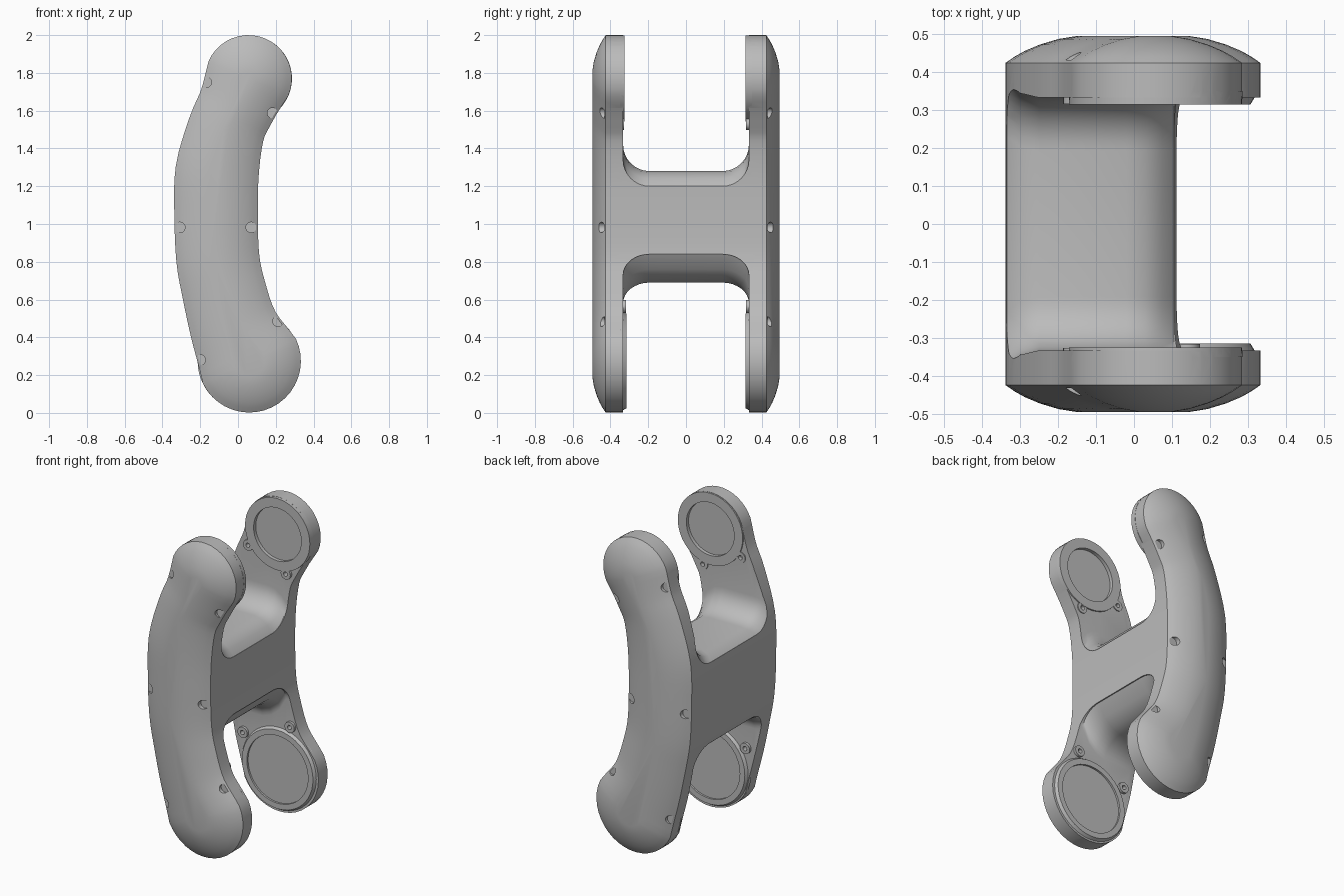
import bpy, bmesh
from math import sin, cos, pi, radians, atan2
from mathutils import Vector

cube = bpy.data.objects.get("Cube")
if cube:
    bpy.data.objects.remove(cube, do_unlink=True)

grey = bpy.data.materials.new("machined grey")
grey.use_nodes = True
grey.diffuse_color = (0.5, 0.5, 0.5, 1)
grey.node_tree.nodes["Principled BSDF"].inputs["Base Color"].default_value = (0.5, 0.5, 0.5, 1)


def loft(name, rings):
    """Closed solid through rings of equal point count."""
    bm = bmesh.new()
    vs = [[bm.verts.new(p) for p in ring] for ring in rings]
    n = len(vs[0])
    for a, b in zip(vs, vs[1:]):
        for i in range(n):
            j = (i + 1) % n
            bm.faces.new((a[i], a[j], b[j], b[i]))
    bm.faces.new(vs[0])
    bm.faces.new(vs[-1])
    bmesh.ops.recalc_face_normals(bm, faces=bm.faces)
    mesh = bpy.data.meshes.new(name)
    bm.to_mesh(mesh)
    bm.free()
    mesh.materials.append(grey)
    ob = bpy.data.objects.new(name, mesh)
    bpy.context.collection.objects.link(ob)
    return ob


def disc(name, x, z, r0, y0, r1, y1, n=48):
    """Cylinder or cone frustum along y."""
    return loft(name, [[(x + r * cos(2 * pi * i / n), y, z + r * sin(2 * pi * i / n))
                        for i in range(n)] for r, y in ((r0, y0), (r1, y1))])


def combine(target, tool, operation):
    tool.hide_render = True
    mod = target.modifiers.new("join", 'BOOLEAN')
    mod.operation = operation
    mod.solver = 'EXACT'
    mod.object = tool
    bpy.context.view_layer.objects.active = target
    bpy.ops.object.modifier_apply(modifier=mod.name)
    bpy.data.objects.remove(tool, do_unlink=True)


# Curved spine of the arm: x, z, half width
knots = [(0.06, 0.275, 0.273), (-0.02, 0.45, 0.235), (-0.075, 0.65, 0.222),
         (-0.107, 0.82, 0.22), (-0.116, 1.05, 0.221), (-0.11, 1.28, 0.221),
         (-0.062, 1.5, 0.205), (-0.005, 1.63, 0.207), (0.055, 1.77, 0.23)]
knots = [Vector(k) for k in knots]
ends = [2 * knots[0] - knots[1]] + knots + [2 * knots[-1] - knots[-2]]
spine = []
for a, b, c, d in zip(ends, ends[1:], ends[2:], ends[3:]):
    for k in range(4):
        t = k / 4
        spine.append(0.5 * (2 * b + (c - a) * t + (2 * a - 5 * b + 4 * c - d) * t ** 2
                            + (3 * b - a - 3 * c + d) * t ** 3))
spine.append(knots[-1])


def outline(inset, y):
    """Arm outline with round ends, shrunk by inset."""
    right, left, angles = [], [], []
    for i, p in enumerate(spine):
        t = spine[min(i + 1, len(spine) - 1)] - spine[max(i - 1, 0)]
        ang = atan2(t.y, t.x)
        angles.append(ang)
        r = p.z - inset
        right.append((p.x + r * sin(ang), y, p.y - r * cos(ang)))
        left.append((p.x - r * sin(ang), y, p.y + r * cos(ang)))

    def cap(p, start):
        r = p.z - inset
        return [(p.x + r * cos(start + pi * k / 20), y, p.y + r * sin(start + pi * k / 20))
                for k in range(1, 20)]
    return (right + cap(spine[-1], angles[-1] - pi / 2) + left[::-1]
            + cap(spine[0], angles[0] + pi / 2))


# Full-width body with domed outer faces
dome = [(0, 0.425), (0.025, 0.442), (0.05, 0.456), (0.09, 0.473),
        (0.14, 0.488), (0.19, 0.496)]
rings = [outline(d, -y) for d, y in reversed(dome)] + [outline(d, y) for d, y in dome]
body = loft("fork_arm_body", rings)


# Rounded slots that leave two side plates and a bridge
def slot(name, stations, sign, far, rz):
    rings = []
    for x, floor, w in stations:
        ring = [(x, -w, far)]
        for k in range(9):
            a = pi / 2 * k / 8
            ring.append((x, -w + 0.14 * (1 - cos(a)), floor + sign * rz * (1 - sin(a))))
        rings.append(ring + [(x, -y, z) for _, y, z in reversed(ring)])
    return loft(name, rings)


upper = [(-0.6, 1.24, 0.37), (-0.335, 1.24, 0.37), (-0.3, 1.267, 0.345), (-0.25, 1.28, 0.333),
         (-0.02, 1.28, 0.333), (0.03, 1.27, 0.333), (0.075, 1.24, 0.333),
         (0.105, 1.2, 0.333), (0.6, 1.2, 0.333)]
lower = [(-0.6, 0.73, 0.36), (-0.335, 0.73, 0.36), (-0.3, 0.7, 0.342), (-0.25, 0.69, 0.333),
         (-0.06, 0.69, 0.333), (0.0, 0.71, 0.333), (0.06, 0.76, 0.333),
         (0.105, 0.84, 0.333), (0.6, 0.84, 0.333)]
combine(body, slot("upper_slot", upper, 1, 2.3, 0.14), 'DIFFERENCE')
combine(body, slot("lower_slot", lower, -1, -0.3, 0.11), 'DIFFERENCE')

# Bearing pads on the inner faces: z, pad radius, rim radius, recess radius, tab reach, tab angle
pads = [(1.77, 0.229, 0.228, 0.168, 0.245, -113, 0.022),
        (0.275, 0.271, 0.25, 0.215, 0.3, 110, 0.012)]
for z, r, rim, recess, reach, heading, depth in pads:
    x = 0.057
    for side in (-1, 1):
        face = 0.325 if (side < 0 and z > 1) else 0.315
        combine(body, disc("pad", x, z, r, side * 0.35, rim, side * face), 'UNION')
        tabs = [(x + reach * cos(radians(heading + o)), z + reach * sin(radians(heading + o)))
                for o in (-36, 36)]
        for tx, tz in tabs:
            combine(body, disc("tab", tx, tz, 0.034, side * 0.35, 0.034,
                               side * (face + 0.002), 20), 'UNION')
        for tx, tz in tabs:
            combine(body, disc("tab_hole", tx, tz, 0.014, side * 0.25, 0.014,
                               side * 0.35, 16), 'DIFFERENCE')
        combine(body, disc("recess", x, z, recess, side * 0.25, recess,
                           side * (face + depth)), 'DIFFERENCE')

# Screw pockets around the domed faces
for x, z in [(-0.168, 1.75), (0.183, 1.587), (-0.308, 0.982),
             (0.07, 0.982), (0.212, 0.485), (-0.2, 0.28)]:
    for side in (-1, 1):
        combine(body, disc("screw_pocket", x, z, 0.028, side * 0.432, 0.028,
                           side * 0.6, 20), 'DIFFERENCE')

bpy.ops.object.select_all(action='DESELECT')
body.select_set(True)
bpy.context.view_layer.objects.active = body
bpy.ops.object.shade_smooth_by_angle(angle=radians(30))
